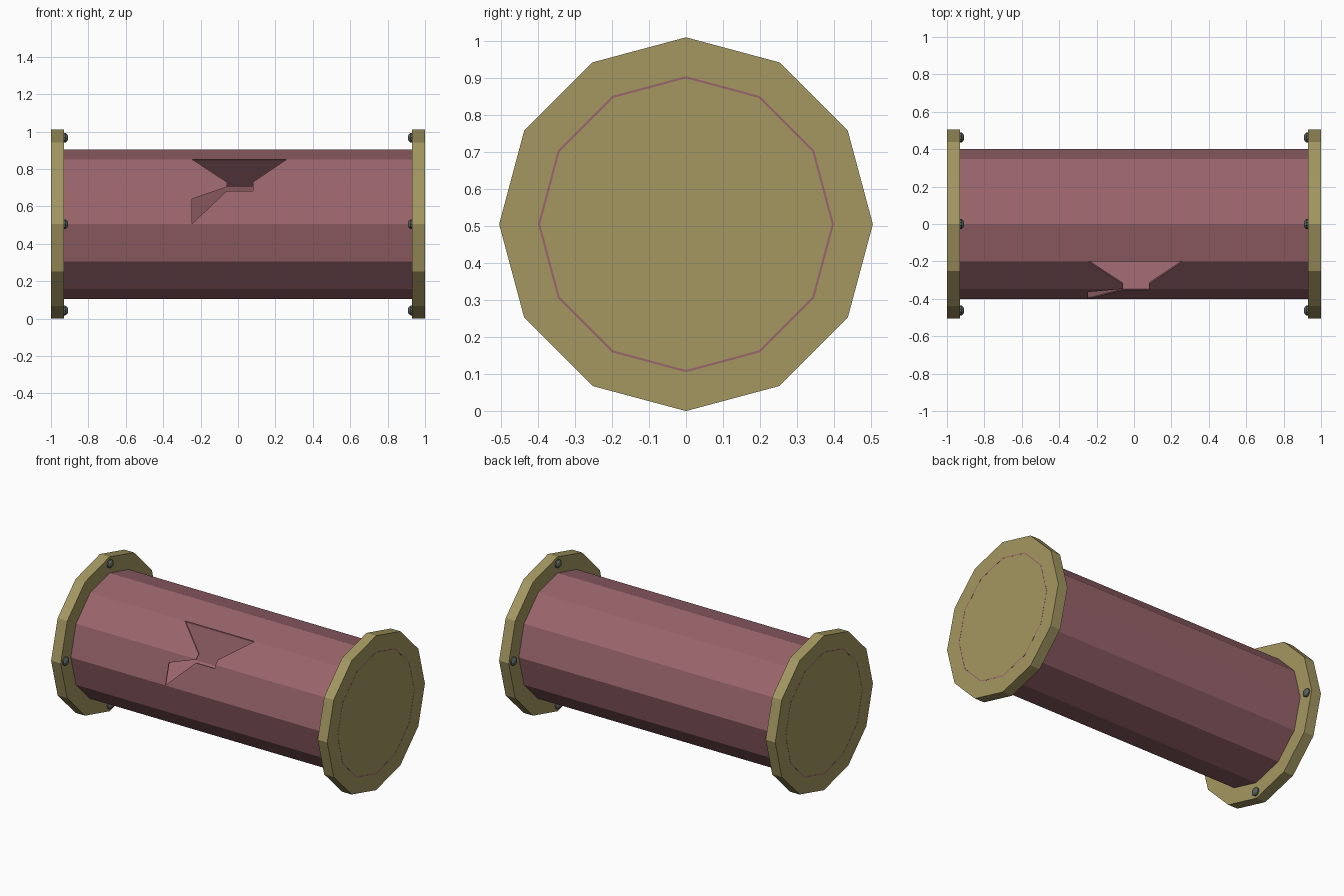
import bpy, bmesh, math
from mathutils import Vector

if "Cube" in bpy.data.objects:
    bpy.data.objects.remove(bpy.data.objects["Cube"])

CZ = 0.505      # height of the pipe axis


def material(name, rgb):
    m = bpy.data.materials.new(name)
    m.diffuse_color = (*rgb, 1)
    m.use_nodes = True
    m.node_tree.nodes["Principled BSDF"].inputs["Base Color"].default_value = m.diffuse_color
    return m


PINK = material("pipe_paint", (0.32, 0.13, 0.15))
OLIVE = material("flange_paint", (0.37, 0.31, 0.12))
STEEL = material("bolt_steel", (0.10, 0.12, 0.11))


def make(name, bm, mat):
    bmesh.ops.recalc_face_normals(bm, faces=bm.faces)
    me = bpy.data.meshes.new(name)
    bm.to_mesh(me)
    bm.free()
    ob = bpy.data.objects.new(name, me)
    bpy.context.collection.objects.link(ob)
    if mat:
        me.materials.append(mat)
    return ob


def lathe_x(name, profile, sides, mat, y=0.0, z=CZ, closed=False):
    """Revolve (x, radius) points around an x axis; open profiles get end caps."""
    bm = bmesh.new()
    rings = [[bm.verts.new((x, y + r * math.cos(2 * math.pi * i / sides),
                            z + r * math.sin(2 * math.pi * i / sides)))
              for i in range(sides)] for x, r in profile]
    pairs = list(zip(rings, rings[1:]))
    if closed:
        pairs.append((rings[-1], rings[0]))
    else:
        bm.faces.new(rings[0])
        bm.faces.new(rings[-1])
    for a, b in pairs:
        for i in range(sides):
            j = (i + 1) % sides
            bm.faces.new((a[i], a[j], b[j], b[i]))
    return make(name, bm, mat)


# thin-walled twelve-sided pipe
pipe = lathe_x("pipe", [(-1, 0.40), (1, 0.40), (1, 0.394), (-1, 0.394)], 12, PINK, closed=True)

# jagged breach in the front wall
outline = [(-0.245, 0.851), (0.26, 0.851), (0.08, 0.73), (0.08, 0.683),
           (-0.06, 0.683), (-0.245, 0.507), (-0.245, 0.64), (-0.06, 0.703), (-0.06, 0.73)]
bm = bmesh.new()
face = bm.faces.new([bm.verts.new((x, -0.6, z)) for x, z in outline])
ext = bmesh.ops.extrude_face_region(bm, geom=[face])
bmesh.ops.translate(bm, vec=Vector((0, 0.6, 0)),
                    verts=[v for v in ext["geom"] if isinstance(v, bmesh.types.BMVert)])
cutter = make("breach_cutter", bm, None)
cutter.hide_render = True
cutter.hide_set(True)
cut = pipe.modifiers.new("breach", "BOOLEAN")
cut.operation = "DIFFERENCE"
cut.solver = "EXACT"
cut.object = cutter

# flanges at both ends, each with four domed bolts on the inner face
for side, s in (("left", -1), ("right", 1)):
    lathe_x(f"{side}_flange", [(s * 0.93, 0.505), (s * 0.9995, 0.505)], 12, OLIVE)
    for k in range(4):
        a = k * math.pi / 2
        lathe_x(f"{side}_bolt_{k + 1}",
                [(s * 0.94, 0.027), (s * 0.922, 0.027), (s * 0.912, 0.018), (s * 0.909, 0.01)],
                10, STEEL, 0.462 * math.cos(a), CZ + 0.462 * math.sin(a))
